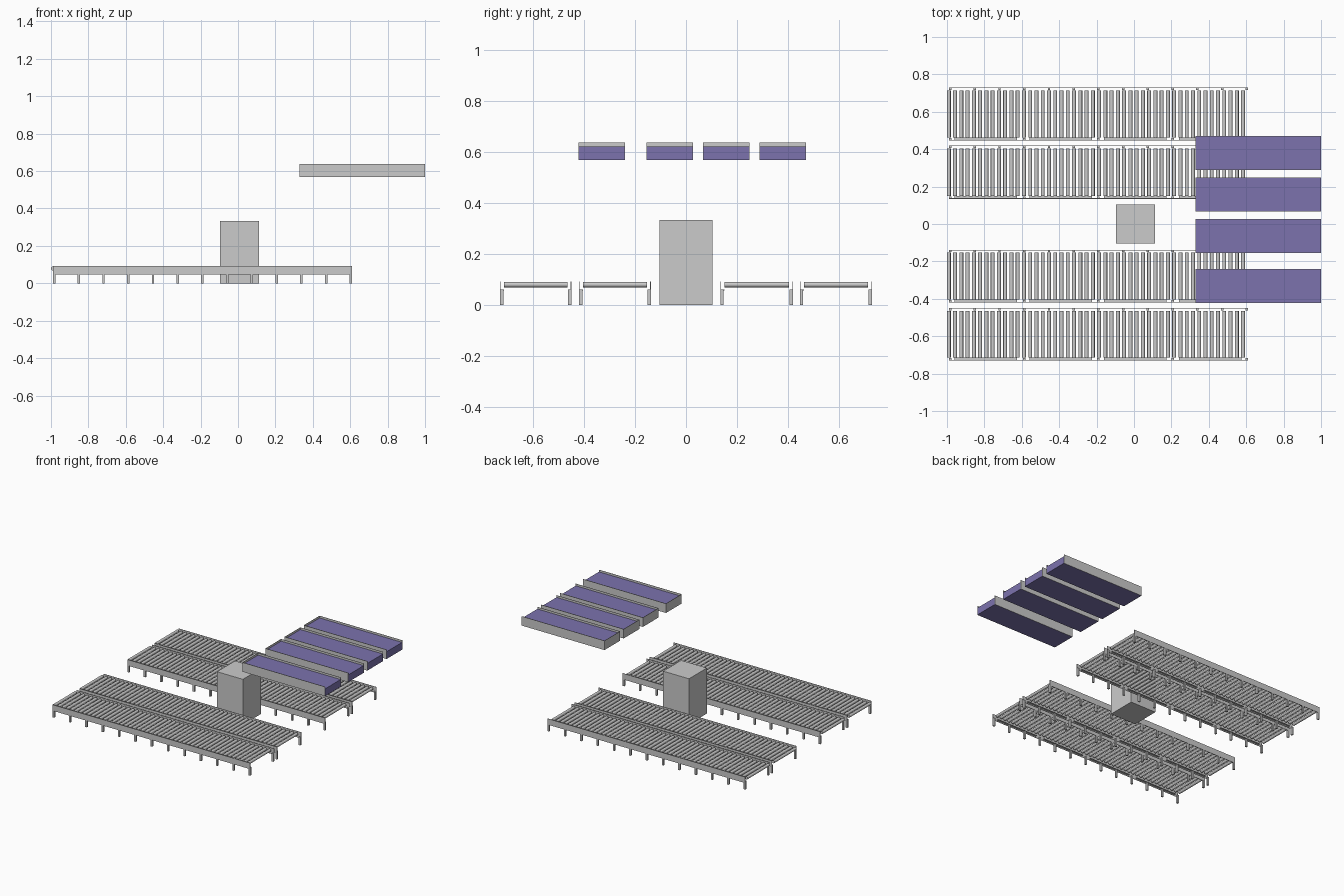
import bpy, bmesh
from math import radians
from mathutils import Matrix, Vector

if "Cube" in bpy.data.objects:
    bpy.data.objects.remove(bpy.data.objects["Cube"])


def finish(name, bm, mat=None):
    mesh = bpy.data.meshes.new(name)
    bm.to_mesh(mesh)
    bm.free()
    ob = bpy.data.objects.new(name, mesh)
    bpy.context.collection.objects.link(ob)
    if mat:
        mesh.materials.append(mat)
    return ob


def box(bm, x0, x1, y0, y1, z0, z1):
    size = Matrix.Diagonal((x1 - x0, y1 - y0, z1 - z0, 1))
    mid = Vector(((x0 + x1) / 2, (y0 + y1) / 2, (z0 + z1) / 2))
    bmesh.ops.create_cube(bm, size=1, matrix=Matrix.Translation(mid) @ size)


blue = bpy.data.materials.new("deep_blue")
blue.diffuse_color = (0.2, 0.17, 0.42, 1)
blue.use_nodes = True
blue.node_tree.nodes["Principled BSDF"].inputs["Base Color"].default_value = blue.diffuse_color

# Central cabinet
bm = bmesh.new()
box(bm, -0.097, 0.112, -0.104, 0.104, 0, 0.333)
finish("cabinet", bm)

X0, X1 = -0.99, 0.61          # conveyor ends
LEG, SHEET = 0.013, 0.003     # leg width, side sheet thickness
SECTION = 0.4


def conveyor(n, y0, y1):
    # Rollers
    bm = bmesh.new()
    for i in range(48):
        pos = Matrix.Translation((X0 + i * 0.03347, (y0 + y1) / 2, 0.079))
        bmesh.ops.create_cone(bm, cap_ends=True, segments=12, radius1=0.0105,
                              radius2=0.0105, depth=y1 - y0 - 0.031,
                              matrix=pos @ Matrix.Rotation(radians(90), 4, 'X'))
    ob = finish(f"rollers_{n}", bm)
    bpy.context.view_layer.objects.active = ob
    ob.select_set(True)
    bpy.ops.object.shade_smooth_by_angle(angle=radians(40))
    ob.select_set(False)

    # Side sheets, with a bottom lip on the front side of each section
    bm = bmesh.new()
    box(bm, X0, X1, y0, y0 + SHEET, 0.048, 0.092)
    box(bm, X0, X1, y1 - SHEET, y1, 0.048, 0.092)
    for s in range(4):
        a = X0 + s * SECTION
        box(bm, a + 0.03, a + SECTION - 0.035, y0 + SHEET, y0 + 0.016, 0.056, 0.06)
    finish(f"side_rails_{n}", bm)

    # Legs on both sides
    bm = bmesh.new()
    for k in range(13):
        x = X0 + k * (X1 - X0 - LEG) / 12
        for y in (y0, y1 - LEG):
            box(bm, x, x + LEG, y, y + LEG, 0, 0.06)
    finish(f"legs_{n}", bm)


for n, (y0, y1) in enumerate([(-0.73, -0.45), (-0.42, -0.138),
                              (0.135, 0.42), (0.447, 0.73)]):
    conveyor(n, y0, y1)

# Raised trays: blue block with grey skirts on three sides
PX0, PX1 = 0.33, 1.0
for n, yc in enumerate((-0.331, -0.064, 0.158, 0.38)):
    y0, y1, t = yc - 0.091, yc + 0.091, 0.002
    bm = bmesh.new()
    box(bm, PX0 + t, PX1, y0 + t, y1 - t, 0.569, 0.622)
    finish(f"tray_bed_{n}", bm, blue)
    bm = bmesh.new()
    box(bm, PX0, PX1, y0, y0 + t, 0.569, 0.637)
    box(bm, PX0, PX1, y1 - t, y1, 0.569, 0.637)
    box(bm, PX0, PX0 + t, y0 + t, y1 - t, 0.569, 0.637)
    finish(f"tray_skirt_{n}", bm)
